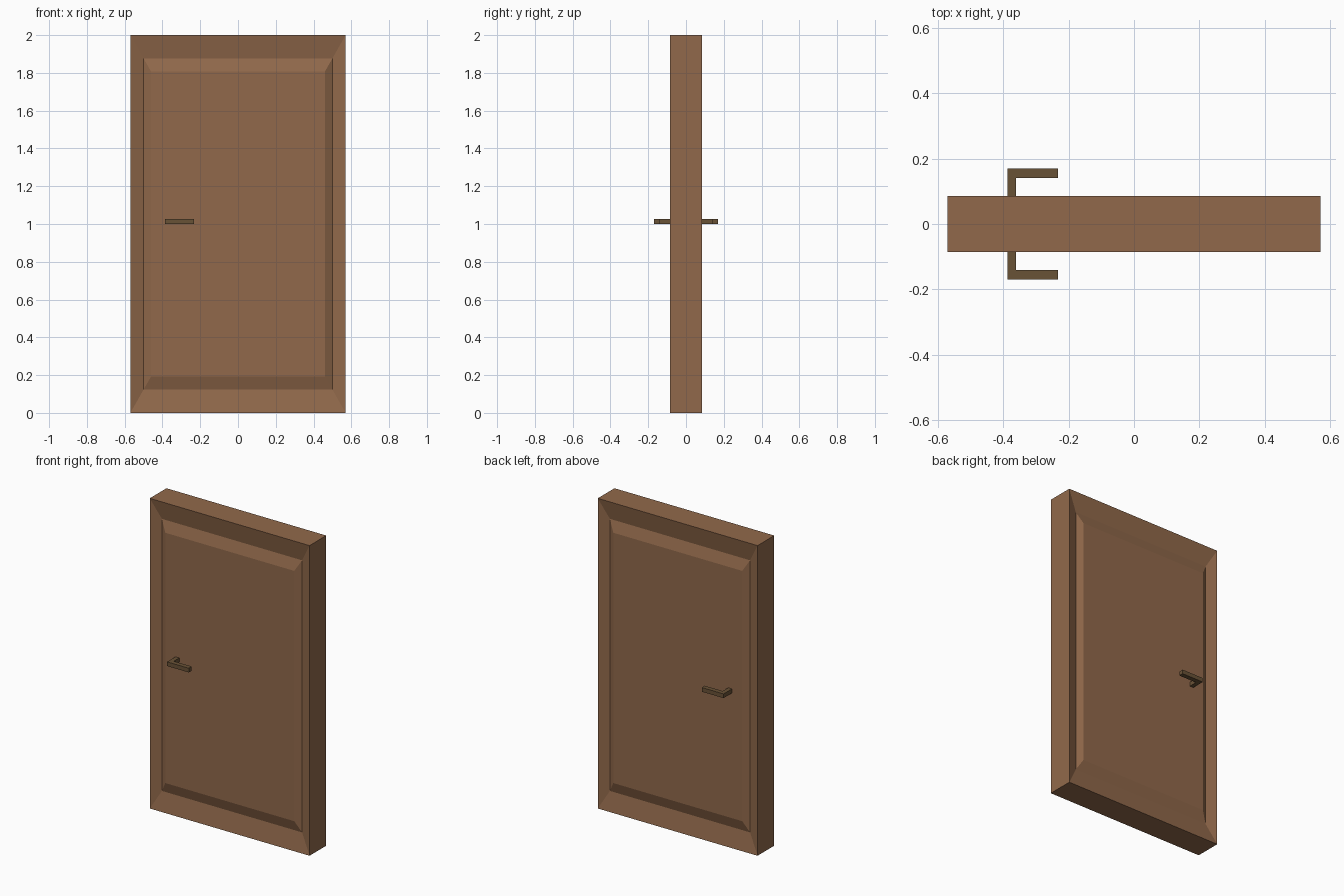
import bpy, bmesh

if "Cube" in bpy.data.objects:
    bpy.data.objects.remove(bpy.data.objects["Cube"])


def material(name, rgb):
    m = bpy.data.materials.new(name)
    m.diffuse_color = (*rgb, 1)
    m.use_nodes = True
    m.node_tree.nodes["Principled BSDF"].inputs["Base Color"].default_value = m.diffuse_color
    return m


def loft(name, rings, mat):
    """Skin a list of four-or-more-sided rings and cap both ends."""
    bm = bmesh.new()
    loops = [[bm.verts.new(p) for p in ring] for ring in rings]
    n = len(loops[0])
    for a, b in zip(loops, loops[1:]):
        for i in range(n):
            j = (i + 1) % n
            bm.faces.new((a[i], a[j], b[j], b[i]))
    bm.faces.new(loops[0])
    bm.faces.new(loops[-1])
    bmesh.ops.recalc_face_normals(bm, faces=bm.faces[:])
    me = bpy.data.meshes.new(name)
    bm.to_mesh(me)
    bm.free()
    me.materials.append(mat)
    ob = bpy.data.objects.new(name, me)
    bpy.context.collection.objects.link(ob)
    return ob


wood = material("brown wood", (0.283, 0.141, 0.070))
bronze = material("dark bronze", (0.141, 0.084, 0.037))

# Door leaf: sloped frame, groove and raised panel on both faces
W, H, D = 0.57, 1.0, 0.085


def ring(inset, y):
    x, z = W - inset, H - inset * H / W
    return [(-x, y, 1 - z), (x, y, 1 - z), (x, y, 1 + z), (-x, y, 1 + z)]


side = [(0, D), (0.07, D - 0.024), (0.11, D - 0.001)]
rings = [ring(i, -y) for i, y in reversed(side)] + [ring(i, y) for i, y in side]
loft("door_leaf", rings, wood)

# Lever handles: L-shaped profile extruded upward, one on each face
profile = [(-0.387, 0.07), (-0.36, 0.07), (-0.36, 0.14),
           (-0.232, 0.14), (-0.232, 0.17), (-0.387, 0.17)]
for name, s in (("front_handle", -1), ("back_handle", 1)):
    loft(name, [[(x, s * y, z) for x, y in profile] for z in (1.0, 1.027)], bronze)
